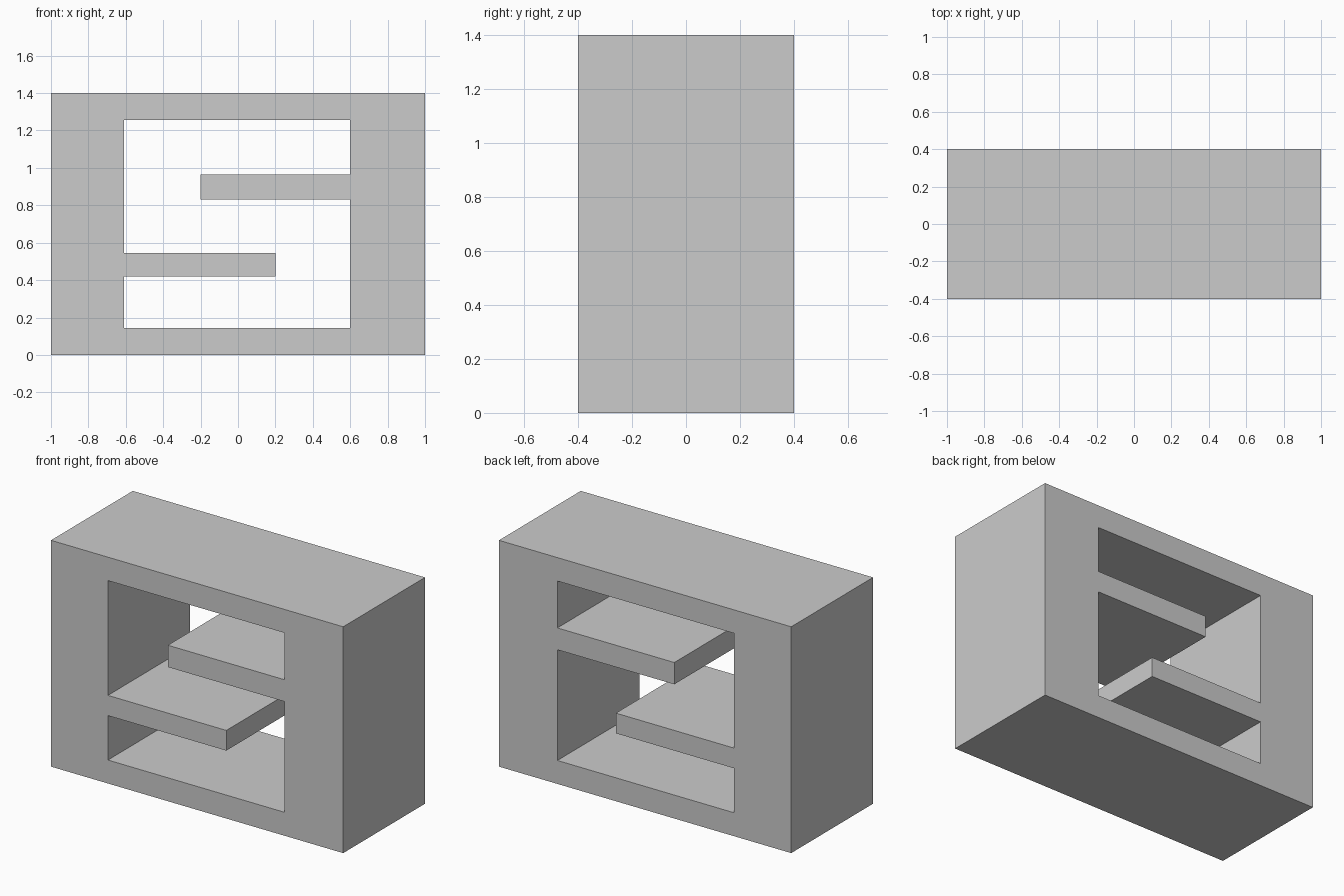
import bpy
import math

if "Cube" in bpy.data.objects:
    bpy.data.objects.remove(bpy.data.objects["Cube"])

DEPTH = 0.8

# Front profile: outer block and the S-shaped opening left between the two shelves
outer = [(-1, 0), (1, 0), (1, 1.4), (-1, 1.4)]
opening = [
    (-0.61, 0.145), (0.60, 0.145),
    (0.60, 0.83), (-0.20, 0.83), (-0.20, 0.965), (0.60, 0.965),   # upper shelf
    (0.60, 1.255), (-0.61, 1.255),
    (-0.61, 0.545), (0.20, 0.545), (0.20, 0.42), (-0.61, 0.42),   # lower shelf
]

curve = bpy.data.curves.new("block_profile", "CURVE")
curve.dimensions = "2D"
curve.fill_mode = "BOTH"
curve.extrude = DEPTH / 2


def add_loop(points):
    spline = curve.splines.new("POLY")
    spline.points.add(len(points) - 1)
    for p, (x, z) in zip(spline.points, points):
        p.co = (x, z, 0, 1)
    spline.use_cyclic_u = True
    spline.use_smooth = False


add_loop(outer)
add_loop(opening)

# Stand the extruded profile upright and turn it into a mesh
block = bpy.data.objects.new("shelved_block", curve)
bpy.context.collection.objects.link(block)
block.rotation_euler.x = math.pi / 2
bpy.context.view_layer.objects.active = block
block.select_set(True)
bpy.ops.object.convert(target="MESH")
bpy.ops.object.transform_apply(rotation=True)

# Weld the caps to the walls with consistent outward faces
bpy.ops.object.mode_set(mode="EDIT")
bpy.ops.mesh.select_all(action="SELECT")
bpy.ops.mesh.remove_doubles(threshold=0.0001)
bpy.ops.mesh.normals_make_consistent(inside=False)
bpy.ops.object.mode_set(mode="OBJECT")
bpy.ops.object.shade_flat()
